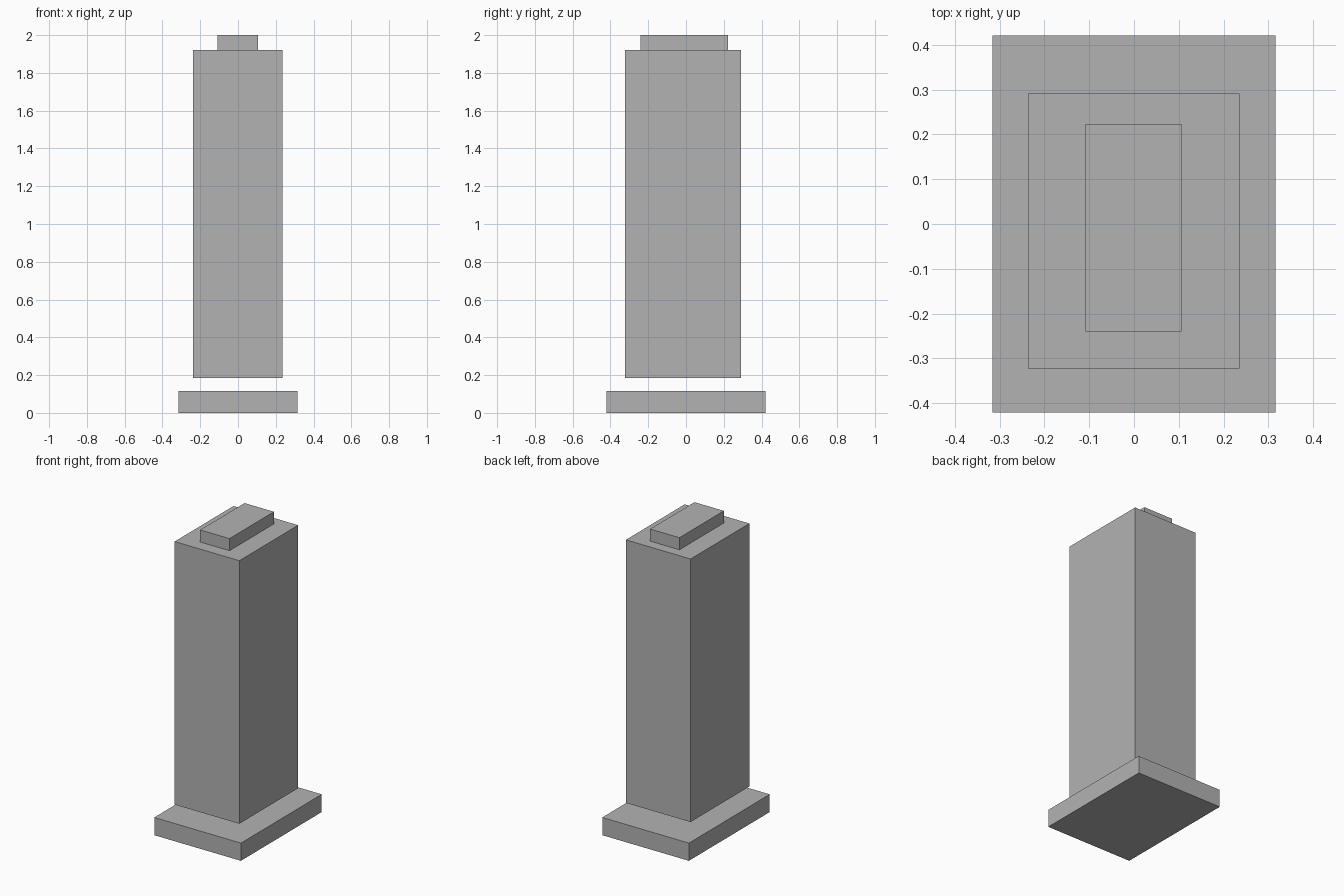
import bpy

if "Cube" in bpy.data.objects:
    bpy.data.objects.remove(bpy.data.objects["Cube"])

# One plain grey for the whole building
grey = bpy.data.materials.new("light_grey")
grey.diffuse_color = (0.45, 0.45, 0.45, 1)
grey.use_nodes = True
grey.node_tree.nodes["Principled BSDF"].inputs["Base Color"].default_value = grey.diffuse_color


def block(name, x, y, z):
    """Box spanning the (min, max) range on each axis."""
    bpy.ops.mesh.primitive_cube_add(size=1)
    obj = bpy.context.object
    obj.name = name
    obj.location = [(a + b) / 2 for a, b in (x, y, z)]
    obj.scale = [b - a for a, b in (x, y, z)]
    obj.data.materials.append(grey)
    return obj


# Ground slab, tower raised clear of it, and roof block
block("base_slab", (-0.316, 0.316), (-0.421, 0.421), (0, 0.117))
block("tower", (-0.237, 0.235), (-0.322, 0.291), (0.185, 1.92))
block("roof_block", (-0.108, 0.106), (-0.24, 0.223), (1.92, 2.0))
